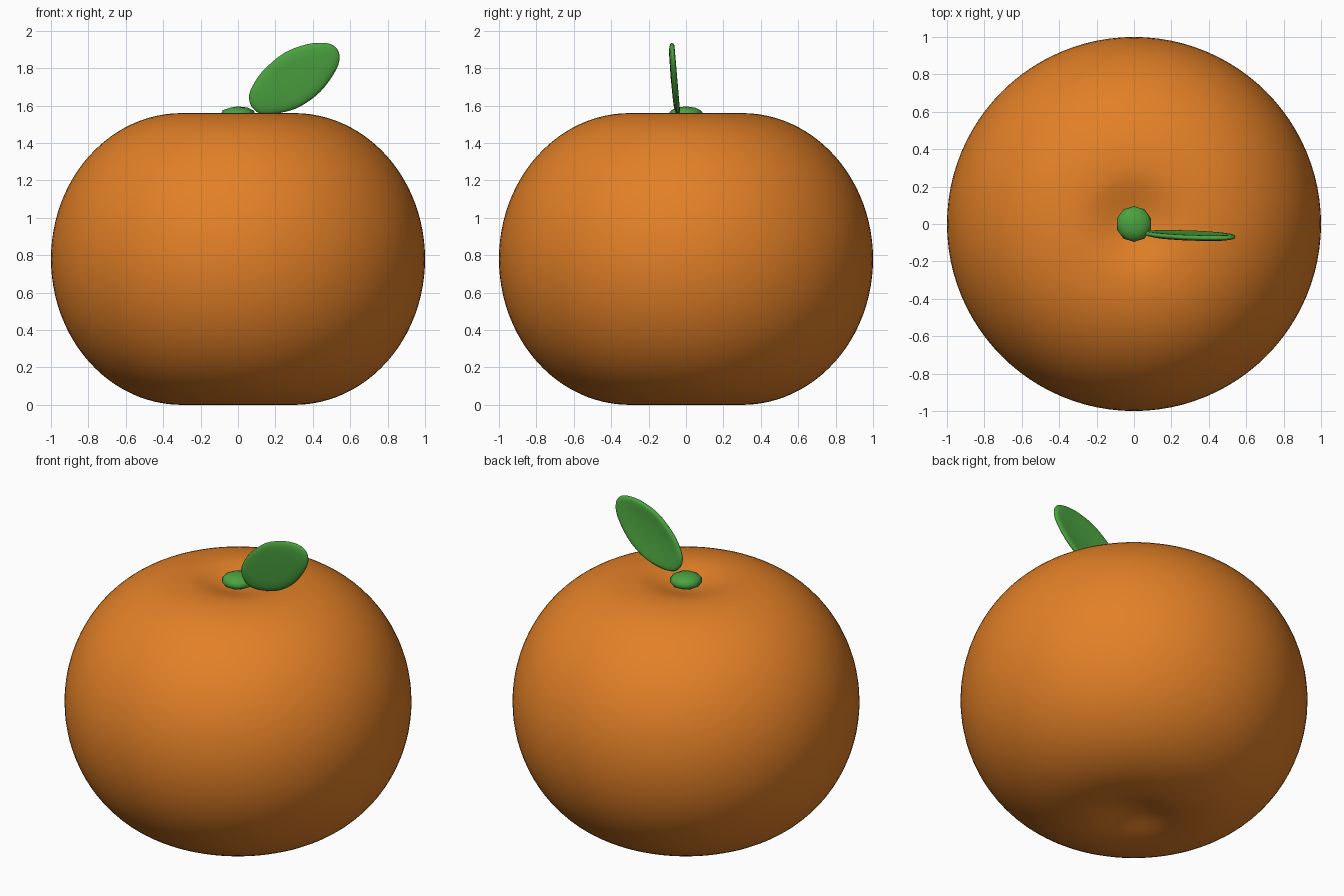
import bpy, bmesh, math
from mathutils import Vector

if "Cube" in bpy.data.objects:
    bpy.data.objects.remove(bpy.data.objects["Cube"])


def material(name, rgb):
    m = bpy.data.materials.new(name)
    m.diffuse_color = (*rgb, 1)
    m.use_nodes = True
    m.node_tree.nodes["Principled BSDF"].inputs["Base Color"].default_value = m.diffuse_color
    return m


ORANGE = material("orange peel", (0.76, 0.215, 0.02))
GREEN = material("leaf green", (0.07, 0.36, 0.05))


def finish(name, bm, mat):
    """Turn a bmesh into a smooth shaded object."""
    bmesh.ops.remove_doubles(bm, verts=bm.verts, dist=1e-5)
    bmesh.ops.recalc_face_normals(bm, faces=bm.faces)
    for f in bm.faces:
        f.smooth = True
    me = bpy.data.meshes.new(name)
    bm.to_mesh(me)
    bm.free()
    me.materials.append(mat)
    ob = bpy.data.objects.new(name, me)
    bpy.context.collection.objects.link(ob)
    return ob


def loft(bm, rings):
    """Bridge equally long closed rings of points."""
    loops = [[bm.verts.new(p) for p in ring] for ring in rings]
    n = len(loops[0])
    for a, b in zip(loops, loops[1:]):
        for i in range(n):
            j = (i + 1) % n
            bm.faces.new((a[i], a[j], b[j], b[i]))
    return loops


# Fruit: round flanks with a soft dimple at each pole
MID, RIM, DROP, SEGS = 0.78, 0.30, 0.055, 96
half = [(RIM + 0.7 * math.cos(t), MID * math.sin(t))
        for t in (math.pi / 2 * i / 24 for i in range(25))]
for i in range(1, 11):
    r = RIM * (1 - i / 10)
    half.append((r, MID - DROP * (1 + math.cos(math.pi * r / RIM)) / 2))
profile = [(r, -z) for r, z in reversed(half[1:])] + half
bm = bmesh.new()
loft(bm, [[(r * math.cos(2 * math.pi * k / SEGS),
            r * math.sin(2 * math.pi * k / SEGS), MID + z)
           for k in range(SEGS)] for r, z in profile])
finish("fruit", bm, ORANGE)

# Stem button: flattened low-poly ball sitting in the dimple
bm = bmesh.new()
bmesh.ops.create_icosphere(bm, subdivisions=2, radius=1)
bmesh.ops.scale(bm, vec=(0.096, 0.096, 0.044), verts=bm.verts)
bmesh.ops.translate(bm, vec=(0, 0, 1.552), verts=bm.verts)
finish("stem_button", bm, GREEN)

# Leaf: smooth outline, domed front and gently cupped back
outline = [(.06, 1.63), (.068, 1.685), (.128, 1.78), (.24, 1.877),
           (.35, 1.923), (.44, 1.936), (.51, 1.922), (.543, 1.87),
           (.524, 1.79), (.44, 1.674), (.33, 1.594), (.225, 1.561),
           (.13, 1.555), (.08, 1.585)]
pts = [Vector(p) for p in outline]
n = len(pts)
curve = []
for i in range(n):
    p0, p1, p2, p3 = (pts[(i + k) % n] for k in (-1, 0, 1, 2))
    for t in (0, 0.25, 0.5, 0.75):
        curve.append(0.5 * (2 * p1 + (p2 - p0) * t
                            + (2 * p0 - 5 * p1 + 4 * p2 - p3) * t ** 2
                            + (3 * p1 - p0 - 3 * p2 + p3) * t ** 3))
centre = Vector((0.3, 1.745))
section = [(0.0, -.021), (0.3, -.020), (0.6, -.019), (0.8, -.017),
           (0.92, -.012), (0.98, -.006), (1.0, 0), (0.98, .008),
           (0.94, .013), (0.86, .014), (0.7, .011), (0.4, .007), (0.0, .005)]


def leaf_point(p, scale, depth):
    q = centre + (p - centre) * scale
    return (q.x, -0.045 - 0.085 * (q.y - 1.56) + depth, q.y)


bm = bmesh.new()
loft(bm, [[leaf_point(p, s, d) for p in curve] for s, d in section])
finish("leaf", bm, GREEN)
